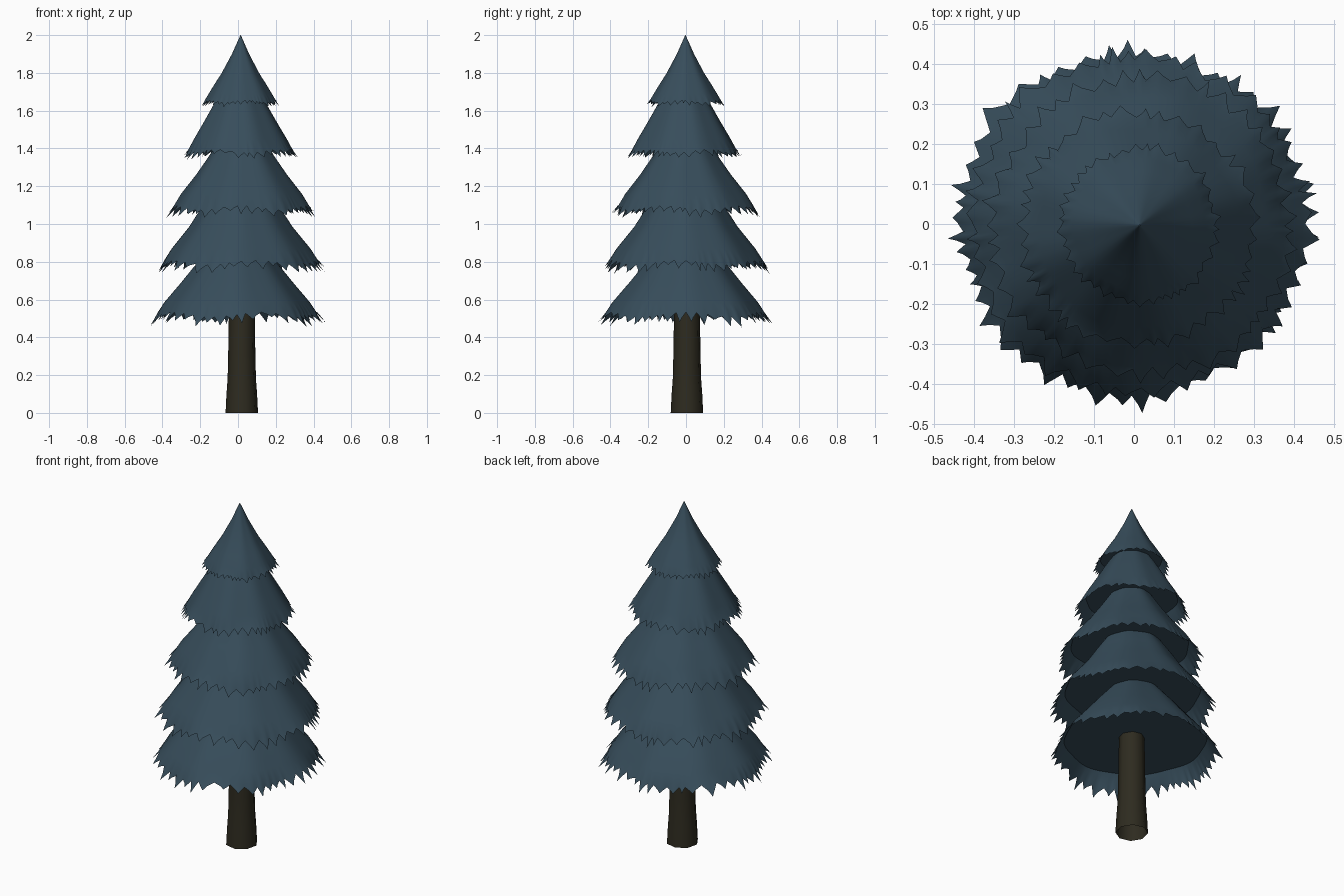
import bpy, math, random

if "Cube" in bpy.data.objects:
    bpy.data.objects.remove(bpy.data.objects["Cube"])

random.seed(11)


def material(name, rgb):
    m = bpy.data.materials.new(name)
    m.diffuse_color = (*rgb, 1)
    m.use_nodes = True
    m.node_tree.nodes["Principled BSDF"].inputs["Base Color"].default_value = m.diffuse_color
    return m


needles = material("blue green needles", (0.038, 0.074, 0.104))
bark = material("dark bark", (0.027, 0.024, 0.014))


def make_object(name, verts, faces, mat, angle):
    mesh = bpy.data.meshes.new(name)
    mesh.from_pydata(verts, [], faces)
    mesh.materials.append(mat)
    ob = bpy.data.objects.new(name, mesh)
    bpy.context.collection.objects.link(ob)
    bpy.ops.object.select_all(action='DESELECT')
    ob.select_set(True)
    bpy.context.view_layer.objects.active = ob
    bpy.ops.object.shade_smooth_by_angle(angle=math.radians(angle))
    return ob


def bridge(rows, n):
    """Quads between consecutive rings listed from top to bottom."""
    return [(r * n + i, (r + 1) * n + i, (r + 1) * n + (i + 1) % n, r * n + (i + 1) % n)
            for r in range(rows - 1) for i in range(n)]


def tier(name, center, profile, teeth, tooth):
    """Skirt of needles: profile is (radius, z) from top to rim, then ragged teeth."""
    cx, cy = center
    # uneven tooth widths, four columns per tooth (valley, flank, tip, flank)
    widths = [random.uniform(0.5, 1.5) for _ in range(teeth)]
    total, a, cols = sum(widths), 0.0, []
    for w in widths:
        step = w / total * math.tau
        length = tooth * random.uniform(0.5, 1.25)
        lean = random.uniform(-0.12, 0.12)
        for f, k in ((0, 0.0), (0.3 + lean, 0.5), (0.5 + lean, 1.0), (0.7 + lean, 0.5)):
            cols.append((a + f * step, length * k))
        a += step
    n = len(cols)
    p1, p2 = random.uniform(0, 6), random.uniform(0, 6)

    def wobble(ang):
        return 1 + 0.012 * math.sin(3 * ang + p1) + 0.015 * math.sin(8 * ang + p2)

    def ring(r, z, k=1.0):
        return [(cx + r * k * wobble(g) * math.cos(g),
                 cy + r * k * wobble(g) * math.sin(g), z) for g, _ in cols]

    verts = []
    for r, z in profile:
        verts += ring(r, z)
    # ragged rim continues the slope outwards and down
    r, z = profile[-1]
    for g, d in cols:
        rr = (r + 0.006 + d * 0.72) * wobble(g)
        dip = 0.25 * tooth * math.sin(5 * g + p2)
        verts.append((cx + rr * math.cos(g), cy + rr * math.sin(g), z - 0.015 - d * 0.85 + dip))
    faces = bridge(len(profile) + 1, n)
    # flat underside recessed inside the rim
    r, z = profile[-2]
    start = len(verts)
    verts += ring(r, z, 0.99)
    faces.append(tuple(start + i for i in reversed(range(n))))
    return make_object(name, verts, faces, needles, 50)


# five tiers, bottom to top
tier("needle_tier_1", (-0.005, 0.0),
     [(0.09, 0.93), (0.16, 0.85), (0.228, 0.77), (0.292, 0.69), (0.38, 0.585), (0.412, 0.535)], 46, 0.052)
tier("needle_tier_2", (0.012, 0.0),
     [(0.08, 1.26), (0.15, 1.17), (0.21, 1.08), (0.27, 0.985), (0.362, 0.87), (0.40, 0.81)], 44, 0.048)
tier("needle_tier_3", (0.02, -0.005),
     [(0.06, 1.54), (0.12, 1.44), (0.178, 1.35), (0.24, 1.26), (0.318, 1.16), (0.354, 1.10)], 42, 0.044)
tier("needle_tier_4", (0.01, -0.01),
     [(0.04, 1.80), (0.085, 1.72), (0.137, 1.64), (0.188, 1.55), (0.247, 1.45), (0.274, 1.40)], 40, 0.036)
tier("needle_tier_5", (0.014, -0.003),
     [(0.001, 2.0), (0.045, 1.90), (0.10, 1.795), (0.132, 1.745), (0.165, 1.69), (0.18, 1.664)], 38, 0.024)

# trunk with flared foot, open at the bottom
SIDES = 8
trunk_rings = [(0.068, 0.60), (0.073, 0.30), (0.076, 0.18), (0.082, 0.10), (0.087, 0.0)]
verts = []
for r, z in trunk_rings:
    verts += [(0.02 + r * math.cos((i + 0.2) * math.tau / SIDES),
               0.005 + r * math.sin((i + 0.2) * math.tau / SIDES), z) for i in range(SIDES)]
faces = bridge(len(trunk_rings), SIDES)
make_object("trunk", verts, faces, bark, 50)
